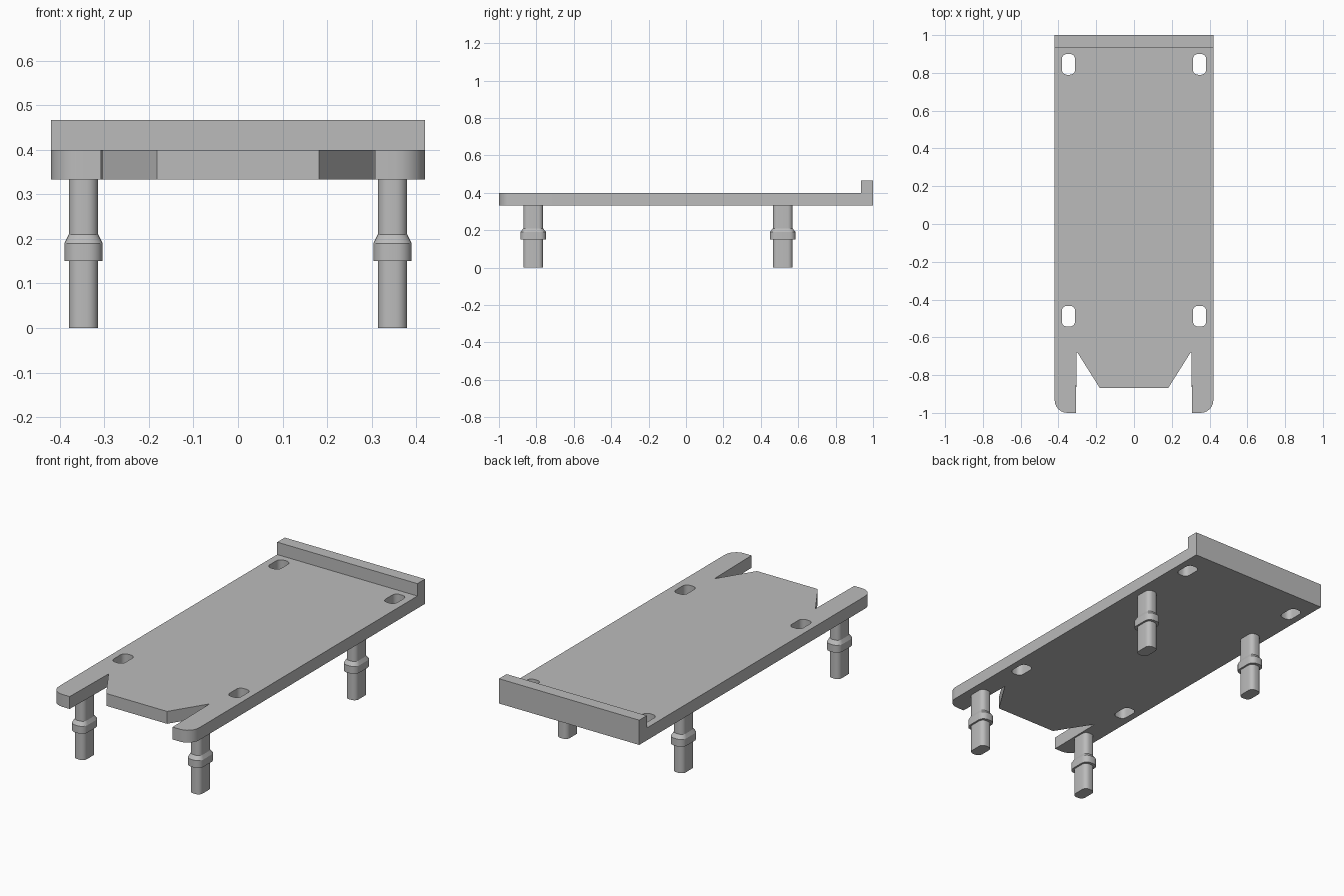
import bpy
import bmesh
from math import cos, sin, pi, radians
from mathutils import Vector

cube = bpy.data.objects.get("Cube")
if cube:
    bpy.data.objects.remove(cube, do_unlink=True)

GREY = (0.5, 0.5, 0.5, 1.0)
grey = bpy.data.materials.new("plain grey")
grey.use_nodes = True
grey.diffuse_color = GREY
grey.node_tree.nodes["Principled BSDF"].inputs["Base Color"].default_value = GREY

UNDERSIDE, THICK = 0.333, 0.067
HALF_WIDTH, LIP_FRONT = 0.42, 0.935


def arc(cx, cy, r, start, steps=6):
    """Quarter circle, counter-clockwise from the start angle in degrees."""
    angles = [radians(start) + pi / 2 * i / steps for i in range(steps + 1)]
    return [(cx + r * cos(a), cy + r * sin(a)) for a in angles]


def rounded_rect(cx, cy, hx, hy, r):
    points = []
    for i, (sx, sy) in enumerate([(1, 1), (-1, 1), (-1, -1), (1, -1)]):
        points += arc(cx + sx * (hx - r), cy + sy * (hy - r), r, 90 * i)
    return points


def finish(bm, name):
    bmesh.ops.recalc_face_normals(bm, faces=bm.faces[:])
    mesh = bpy.data.meshes.new(name)
    bm.to_mesh(mesh)
    bm.free()
    mesh.materials.append(grey)
    obj = bpy.data.objects.new(name, mesh)
    bpy.context.collection.objects.link(obj)
    bpy.ops.object.select_all(action='DESELECT')
    obj.select_set(True)
    bpy.context.view_layer.objects.active = obj
    bpy.ops.object.shade_smooth_by_angle(angle=radians(20))
    return obj


def raise_faces(bm, faces, height):
    """Extrude the faces upward and return the raised ones."""
    new = bmesh.ops.extrude_face_region(bm, geom=faces)["geom"]
    verts = [g for g in new if isinstance(g, bmesh.types.BMVert)]
    bmesh.ops.translate(bm, verts=verts, vec=(0, 0, height))
    return [g for g in new if isinstance(g, bmesh.types.BMFace)]


# Deck: mirrored outline with two prongs and a tongue, pierced by four slots
half = [(0.182, -0.867), (0.303, -0.675), (0.308, -1.0)]
half += arc(HALF_WIDTH - 0.067, -1 + 0.067, 0.067, -90) + [(HALF_WIDTH, 1.0)]
outline = half + [(-x, y) for x, y in reversed(half)]
loops = [outline]
for x in (-0.347, 0.347):
    for y in (-0.488, 0.845):
        loops.append(rounded_rect(x, y, 0.035, 0.055, 0.027))

bm = bmesh.new()
edges = []
for loop in loops:
    verts = [bm.verts.new((x, y, UNDERSIDE)) for x, y in loop]
    edges += [bm.edges.new((v, verts[i - 1])) for i, v in enumerate(verts)]
bmesh.ops.triangle_fill(bm, use_beauty=True, edges=edges, normal=(0, 0, 1))
bmesh.ops.bisect_plane(bm, geom=bm.verts[:] + bm.edges[:] + bm.faces[:],
                       plane_co=(0, LIP_FRONT, 0), plane_no=(0, 1, 0))
top = raise_faces(bm, bm.faces[:], THICK)

# Raised lip along the back edge
raise_faces(bm, [f for f in top if f.calc_center_median().y > LIP_FRONT], THICK)
finish(bm, "deck")

# Legs: rounded-rectangle pegs with a chamfered collar, as (height, scale)
LEG_PROFILE = [(0, 1), (0.15, 1), (0.15, 1.3), (0.19, 1.3), (0.21, 1), (UNDERSIDE, 1)]
section = rounded_rect(0, 0, 0.033, 0.053, 0.026)


def leg(name, x, y):
    bm = bmesh.new()
    rings = [[bm.verts.new((px * s, py * s, z)) for px, py in section]
             for z, s in LEG_PROFILE]
    for low, high in zip(rings, rings[1:]):
        for i in range(len(section)):
            bm.faces.new((low[i - 1], low[i], high[i], high[i - 1]))
    bm.faces.new(rings[0])
    bm.faces.new(rings[-1])
    finish(bm, name).location = Vector((x, y, 0))


for side, x in (("left", 0.347), ("right", -0.347)):
    for end, y in (("front", -0.817), ("back", 0.517)):
        leg(f"{end}_{side}_leg", x, y)
